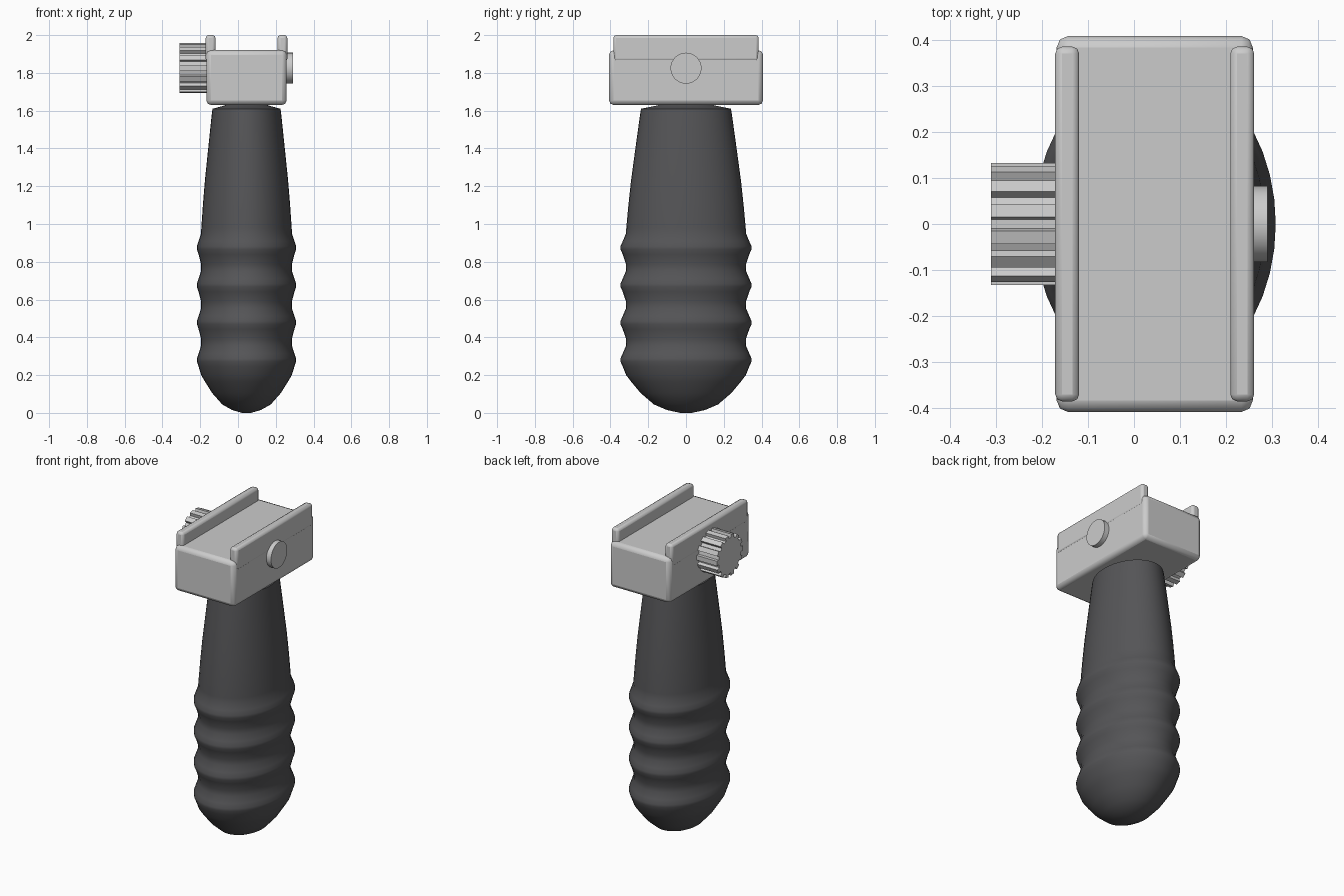
import bpy, bmesh
from math import sin, cos, pi, radians

if "Cube" in bpy.data.objects:
    bpy.data.objects.remove(bpy.data.objects["Cube"])

CX = 0.045      # centre of grip and clamp body
KZ = 1.825      # height of the clamp screw


def finish(name, bm, angle=40, bevel=0, segments=2):
    bmesh.ops.recalc_face_normals(bm, faces=bm.faces)
    mesh = bpy.data.meshes.new(name)
    bm.to_mesh(mesh)
    bm.free()
    ob = bpy.data.objects.new(name, mesh)
    bpy.context.collection.objects.link(ob)
    if bevel:
        mod = ob.modifiers.new("Bevel", 'BEVEL')
        mod.width, mod.segments = bevel, segments
    bpy.ops.object.select_all(action='DESELECT')
    ob.select_set(True)
    bpy.context.view_layer.objects.active = ob
    bpy.ops.object.shade_smooth_by_angle(angle=radians(angle))
    return ob


def box(name, lo, hi, bevel):
    bm = bmesh.new()
    bmesh.ops.create_cube(bm, size=1)
    for v in bm.verts:
        v.co = [l + (c + 0.5) * (h - l) for c, l, h in zip(v.co, lo, hi)]
    return finish(name, bm, bevel=bevel)


def loft(rings):
    """Skin a stack of closed rings and cap both ends."""
    bm = bmesh.new()
    loops = [[bm.verts.new(p) for p in r] for r in rings]
    n = len(loops[0])
    for a, b in zip(loops, loops[1:]):
        for i in range(n):
            j = (i + 1) % n
            bm.faces.new((a[i], a[j], b[j], b[i]))
    bm.faces.new(loops[0])
    bm.faces.new(loops[-1])
    return bm


# Oval grip: rounded foot, four finger ridges, tapering neck (half depth, z)
profile = [(0.03, 0.0), (0.10, 0.015), (0.17, 0.045), (0.24, 0.105),
           (0.29, 0.165), (0.317, 0.20)]
for k in range(4):
    z = 0.28 + 0.198 * k
    profile += [(0.335, z - 0.035), (0.347, z - 0.008), (0.347, z + 0.008), (0.335, z + 0.035),
                (0.318, z + 0.075), (0.317, z + 0.11)]
profile[-1] = (0.316, 0.98)
profile += [(0.305, 1.1), (0.291, 1.23), (0.268, 1.4), (0.243, 1.58),
            (0.238, 1.61), (0.15, 1.628), (0.13, 1.64)]
N = 40
grip = finish("grip", loft([[(CX + 0.757 * r * cos(2 * pi * i / N), r * sin(2 * pi * i / N), z)
                             for i in range(N)] for r, z in profile]), angle=60)
dark = bpy.data.materials.new("dark_rubber")
dark.diffuse_color = (0.09, 0.09, 0.095, 1)
dark.use_nodes = True
dark.node_tree.nodes["Principled BSDF"].inputs["Base Color"].default_value = dark.diffuse_color
grip.data.materials.append(dark)

# Clamp body with a rail lip along each long side
box("clamp_body", (CX - 0.213, -0.408, 1.63), (CX + 0.213, 0.408, 1.92), 0.025)
for name, x in (("rail_left", CX - 0.19), ("rail_right", CX + 0.19)):
    box(name, (x - 0.026, -0.385, 1.86), (x + 0.026, 0.385, 2.0), 0.015)


# Fluted thumb screw on the left
def gear(x, outer, inner, teeth=14):
    ring = []
    for t in range(teeth):
        for f, r in ((-0.25, outer), (0.25, outer), (0.3, inner), (0.7, inner)):
            a = 2 * pi * (t + f) / teeth
            ring.append((x, r * cos(a), KZ + r * sin(a)))
    return ring


finish("thumb_screw", loft([gear(-0.16, 0.133, 0.113), gear(-0.31, 0.133, 0.113)]), angle=30)


# Round screw head on the right
def disc(x, r, n=32):
    return [(x, r * cos(2 * pi * i / n), KZ + r * sin(2 * pi * i / n)) for i in range(n)]


finish("screw_head", loft([disc(0.24, 0.082), disc(0.29, 0.082)]), angle=40)
